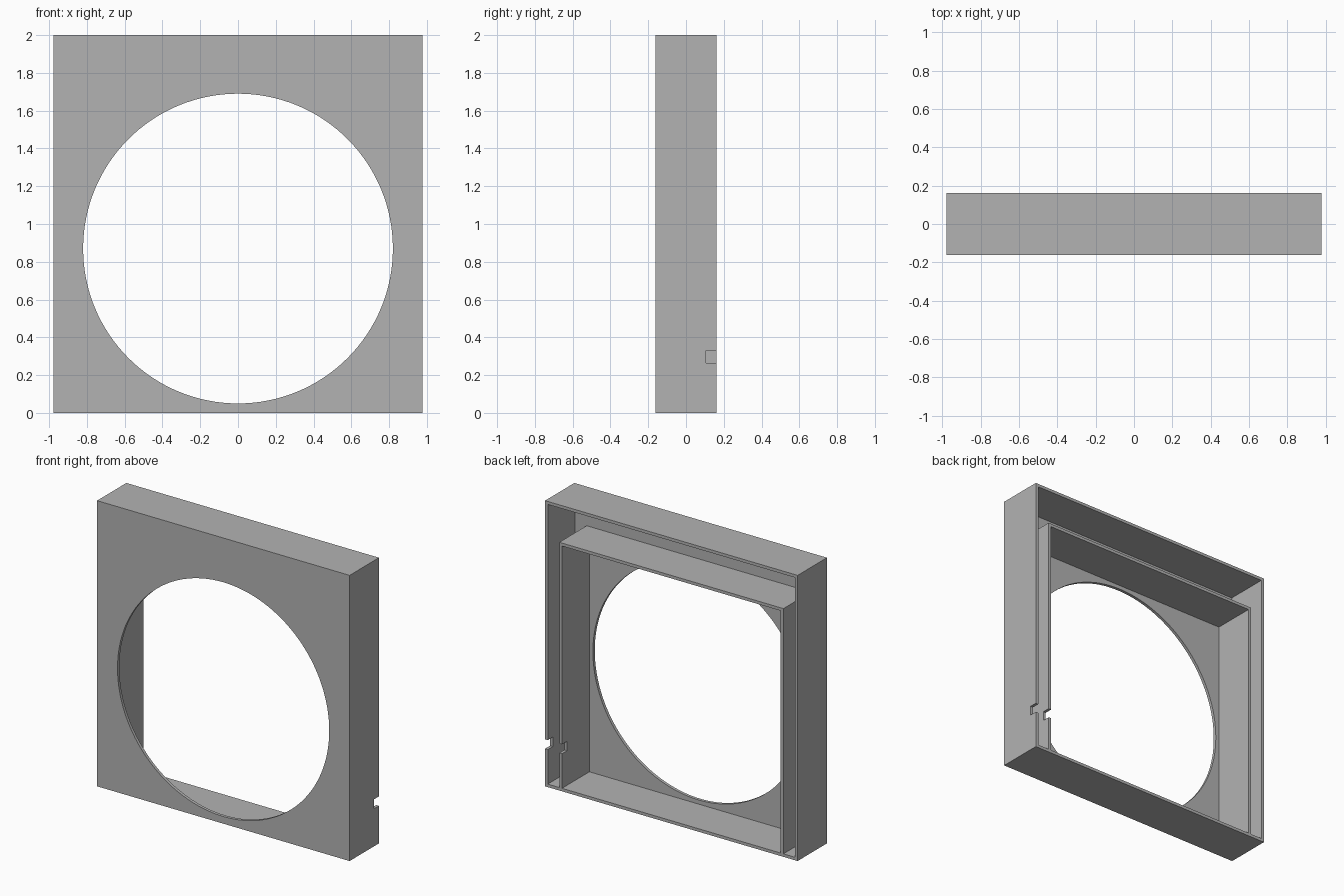
import bpy
import math

cube = bpy.data.objects.get("Cube")
if cube:
    bpy.data.objects.remove(cube, do_unlink=True)

# Main dimensions
HALF_W, HEIGHT, BACK = 0.978, 2.0, 0.162
WALL = 0.021
FRONT = -BACK
HOLE_R, HOLE_Z = 0.82, 0.87
INNER = 0.847                      # half width of the inner opening
INNER_TOP = HOLE_Z + INNER
NOTCH_Y, NOTCH_LOW, NOTCH_HIGH = 0.107, 0.263, 0.329

grey = bpy.data.materials.new("plain grey")
grey.use_nodes = True
colour = (0.45, 0.45, 0.45, 1)
grey.diffuse_color = colour
grey.node_tree.nodes["Principled BSDF"].inputs["Base Color"].default_value = colour


def box(name, x, y, z):
    """Box from (low, high) ranges on each axis."""
    bpy.ops.mesh.primitive_cube_add(size=1)
    obj = bpy.context.object
    obj.name = name
    for v in obj.data.vertices:
        v.co = [r[0] if c < 0 else r[1] for c, r in zip(v.co, (x, y, z))]
    return obj


def carve(obj, cutters):
    """Subtract the cutters, then remove them."""
    for cutter in cutters:
        cutter.hide_render = True
        mod = obj.modifiers.new("cut", "BOOLEAN")
        mod.operation = "DIFFERENCE"
        mod.solver = "EXACT"
        mod.object = cutter
        bpy.context.view_layer.objects.active = obj
        bpy.ops.object.modifier_apply(modifier=mod.name)
        bpy.data.objects.remove(cutter, do_unlink=True)
    obj.data.materials.clear()
    obj.data.materials.append(grey)
    bpy.ops.object.select_all(action="DESELECT")
    obj.select_set(True)
    bpy.context.view_layer.objects.active = obj
    bpy.ops.object.shade_smooth_by_angle(angle=math.radians(30))


def cable_notch():
    """Slot in the back edge of the walls on the +x side only."""
    return box("notch_cutter", (0.5, 1.2), (NOTCH_Y, 0.4), (NOTCH_LOW, NOTCH_HIGH))


# Outer housing: open-backed box with a round window in the front plate
housing = box("housing", (-HALF_W, HALF_W), (FRONT, BACK), (0, HEIGHT))
cavity = box("cavity_cutter", (WALL - HALF_W, HALF_W - WALL),
             (FRONT + WALL, 0.4), (WALL, HEIGHT - WALL))
bpy.ops.mesh.primitive_cylinder_add(vertices=128, radius=HOLE_R, depth=1,
                                    location=(0, 0, HOLE_Z),
                                    rotation=(math.pi / 2, 0, 0))
window = bpy.context.object
window.name = "window_cutter"
carve(housing, [cavity, window, cable_notch()])

# Inner frame: two sides and a top standing on the housing floor
outer = INNER + WALL
frame = box("inner_frame", (-outer, outer), (FRONT + WALL, BACK),
            (WALL, INNER_TOP + WALL))
opening = box("opening_cutter", (-INNER, INNER), (-0.4, 0.4), (-0.2, INNER_TOP))
carve(frame, [opening, cable_notch()])
